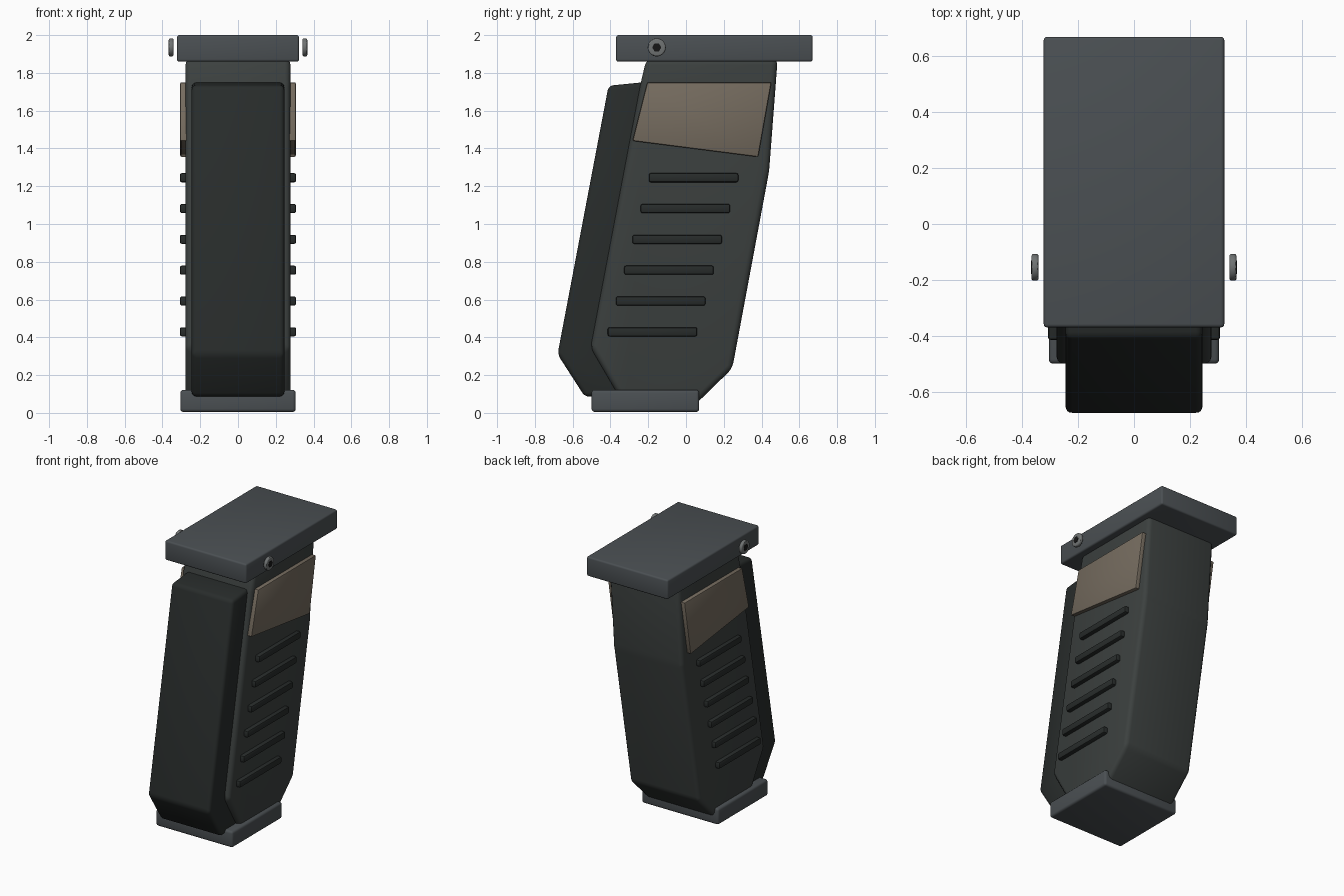
import bpy, bmesh
from math import pi, radians
from mathutils import Matrix

if "Cube" in bpy.data.objects:
    bpy.data.objects.remove(bpy.data.objects["Cube"])


def material(name, r, g, b):
    m = bpy.data.materials.new(name)
    m.diffuse_color = (r, g, b, 1)
    m.use_nodes = True
    m.node_tree.nodes["Principled BSDF"].inputs["Base Color"].default_value = m.diffuse_color
    return m


BODY = material("grip_polymer", 0.045, 0.052, 0.050)
DARK = material("dark_rubber", 0.021, 0.025, 0.024)
PLATE = material("plate_grey", 0.070, 0.080, 0.087)
TAN = material("tan_panel", 0.180, 0.150, 0.115)
STEEL = material("screw_steel", 0.16, 0.17, 0.17)
BLACK = material("socket_black", 0.008, 0.008, 0.008)


def finish(name, bm, mat, bevel, segments=3):
    if bevel:
        bmesh.ops.bevel(bm, geom=bm.edges[:], offset=bevel, segments=segments,
                        profile=0.5, affect='EDGES', clamp_overlap=True)
    bmesh.ops.recalc_face_normals(bm, faces=bm.faces)
    mesh = bpy.data.meshes.new(name)
    bm.to_mesh(mesh)
    bm.free()
    mesh.materials.append(mat)
    ob = bpy.data.objects.new(name, mesh)
    bpy.context.collection.objects.link(ob)
    bpy.context.view_layer.objects.active = ob
    ob.select_set(True)
    bpy.ops.object.shade_smooth_by_angle(angle=radians(30))
    ob.select_set(False)
    return ob


def slab(name, profile, x0, x1, mat, bevel, segments=3):
    """Extrude a (y, z) side profile from x0 to x1."""
    bm = bmesh.new()
    face = bm.faces.new([bm.verts.new((x0, y, z)) for y, z in profile])
    new = bmesh.ops.extrude_face_region(bm, geom=[face])["geom"]
    verts = [g for g in new if isinstance(g, bmesh.types.BMVert)]
    bmesh.ops.translate(bm, verts=verts, vec=(x1 - x0, 0, 0))
    return finish(name, bm, mat, bevel, segments)


def rect(y0, y1, z0, z1):
    return [(y0, z0), (y1, z0), (y1, z1), (y0, z1)]


def disc(name, x, y, z, r, depth, sides, mat, bevel):
    bm = bmesh.new()
    place = Matrix.Translation((x, y, z)) @ Matrix.Rotation(pi / 2, 4, 'Y')
    bmesh.ops.create_cone(bm, cap_ends=True, segments=sides, radius1=r,
                          radius2=r, depth=depth, matrix=place)
    if bevel:
        rims = [e for e in bm.edges if abs(e.verts[0].co.x - e.verts[1].co.x) < 1e-5]
        bmesh.ops.bevel(bm, geom=rims, offset=bevel, segments=3, profile=0.5,
                        affect='EDGES')
    return finish(name, bm, mat, 0)


# Mounting plate and floor plate
slab("mounting_plate", rect(-0.37, 0.67, 1.86, 2.0), -0.323, 0.323, PLATE, 0.012)
slab("floor_plate", rect(-0.50, 0.07, 0.005, 0.122), -0.305, 0.305, PLATE, 0.016)

# Raked grip body
slab("grip_body", [(-0.21, 1.872), (0.485, 1.872), (0.44, 1.28), (0.245, 0.235),
                   (0.05, 0.045), (-0.33, 0.045), (-0.505, 0.345), (-0.24, 1.745)],
     -0.278, 0.278, BODY, 0.03)

# Front strap
slab("front_strap", [(-0.41, 1.732), (-0.18, 1.755), (-0.44, 0.33), (-0.34, 0.10),
                     (-0.535, 0.085), (-0.68, 0.31)],
     -0.245, 0.245, DARK, 0.024)

for side, label in ((1, "right"), (-1, "left")):
    # Tan thumb panel
    slab("thumb_panel_" + label, [(-0.205, 1.75), (0.452, 1.75), (0.382, 1.355),
                                  (-0.283, 1.44)],
         side * 0.26, side * 0.306, TAN, 0.008, 2)
    # Grip ribs, stepping back with the rake
    for i in range(6):
        y, z = 0.04 - i * 0.0435, 1.245 - i * 0.1632
        slab(f"grip_rib_{label}_{i + 1}", rect(y - 0.237, y + 0.237, z - 0.024, z + 0.024),
             side * 0.26, side * 0.308, DARK, 0.01, 2)
    # Socket-head screw
    disc("screw_head_" + label, side * 0.354, -0.155, 1.935, 0.048, 0.026, 32, STEEL, 0.009)
    disc("screw_socket_" + label, side * 0.358, -0.155, 1.935, 0.024, 0.022, 6, BLACK, 0)
